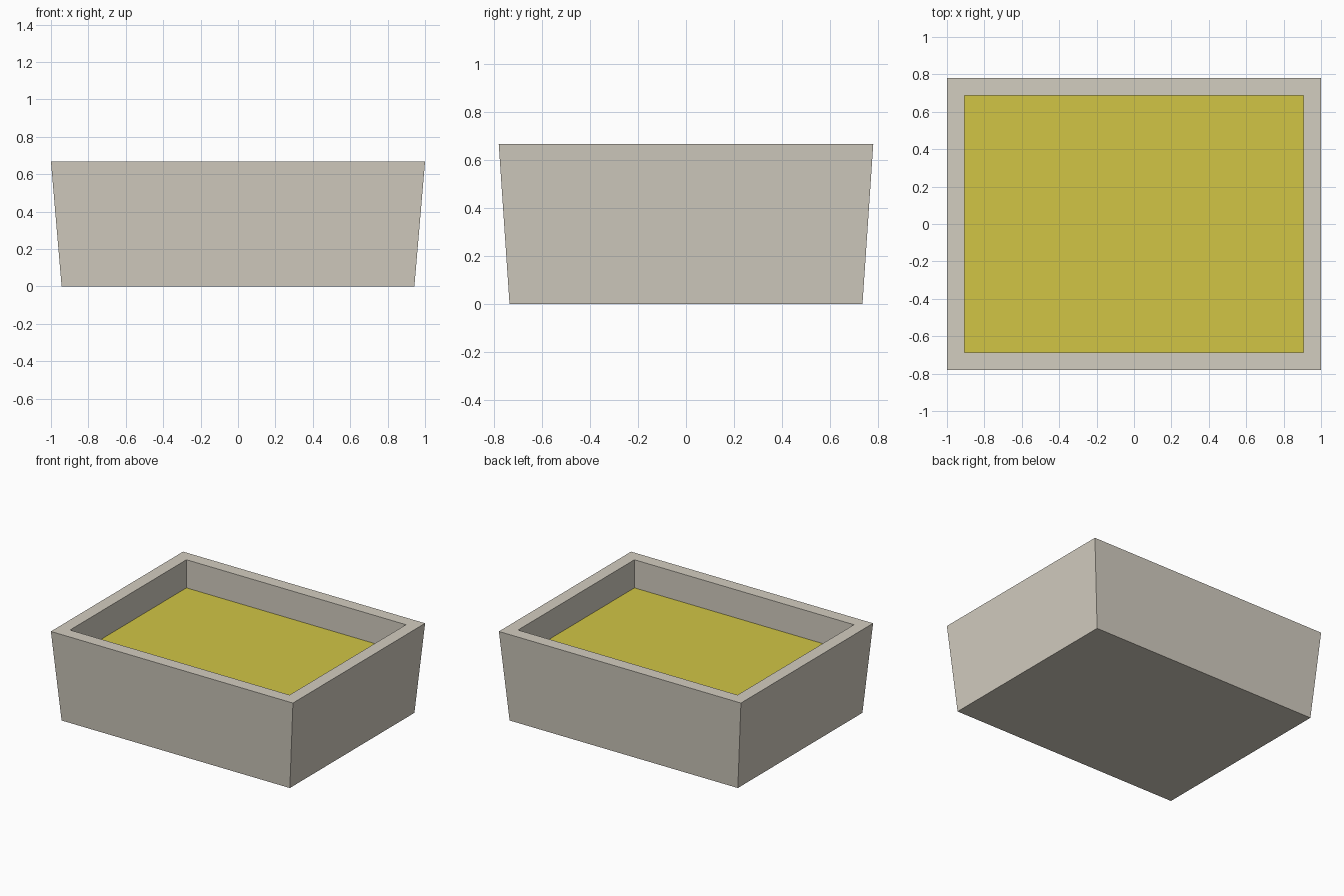
import bpy
import bmesh
from mathutils import Vector

if "Cube" in bpy.data.objects:
    bpy.data.objects.remove(bpy.data.objects["Cube"], do_unlink=True)

HEIGHT = 0.667
FLOOR = 0.457
TOP = (1.0, 0.78)
BASE = (0.943, 0.735)
RIM = 0.093


def make_material(name, rgb):
    mat = bpy.data.materials.new(name)
    mat.use_nodes = True
    colour = (*rgb, 1.0)
    mat.diffuse_color = colour
    mat.node_tree.nodes["Principled BSDF"].inputs["Base Color"].default_value = colour
    return mat


stone = make_material("pale_stone", (0.65, 0.61, 0.53))
sand = make_material("yellow_sand", (0.64, 0.56, 0.06))

# Tapered outer block
bm = bmesh.new()
bmesh.ops.create_cube(bm, size=2)
for v in bm.verts:
    half = TOP if v.co.z > 0 else BASE
    v.co = Vector((v.co.x * half[0], v.co.y * half[1], HEIGHT if v.co.z > 0 else 0))

# Flat rim around a straight-sided recess
top = max(bm.faces, key=lambda f: f.calc_center_median().z)
bmesh.ops.inset_region(bm, faces=[top], thickness=RIM, use_even_offset=True)
for v in top.verts:
    v.co.z = HEIGHT
floor = bmesh.ops.extrude_discrete_faces(bm, faces=[top])["faces"][0]
for v in floor.verts:
    v.co.z = FLOOR

# Sand fills the recess floor
floor.material_index = 1
bmesh.ops.recalc_face_normals(bm, faces=bm.faces)

mesh = bpy.data.meshes.new("sand_tray")
bm.to_mesh(mesh)
bm.free()
mesh.materials.append(stone)
mesh.materials.append(sand)
bpy.context.collection.objects.link(bpy.data.objects.new("sand_tray", mesh))
